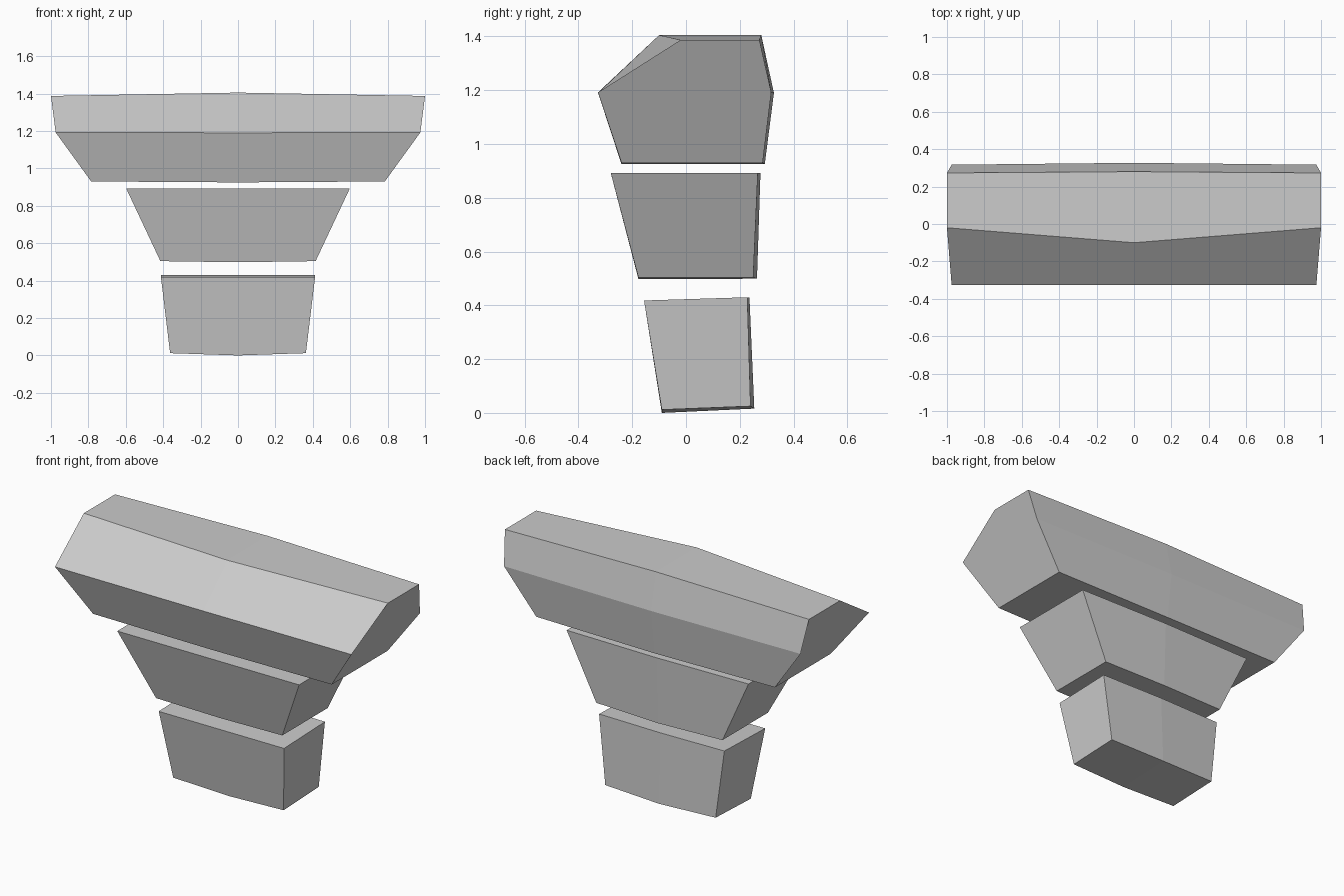
import bpy, bmesh

def block(name, profile):
    """Loft left end, centre and right end sections.
    Profile corner: (half width, end y, end z, centre y, centre z)."""
    bm = bmesh.new()
    rings = []
    for s in (-1, 0, 1):
        rings.append([bm.verts.new((s * x, y, z) if s else (0, my, mz))
                      for x, y, z, my, mz in profile])
    n = len(profile)
    for a, b in zip(rings, rings[1:]):
        for i in range(n):
            j = (i + 1) % n
            bm.faces.new((a[i], a[j], b[j], b[i]))
    bm.faces.new(rings[0])
    bm.faces.new(rings[-1][::-1])
    bmesh.ops.recalc_face_normals(bm, faces=bm.faces)
    mesh = bpy.data.meshes.new(name)
    bm.to_mesh(mesh)
    bm.free()
    obj = bpy.data.objects.new(name, mesh)
    bpy.context.collection.objects.link(obj)
    return obj

# Wide chamfered top block
block("upper_block", [
    (0.785, -0.24, 0.93, -0.24, 0.925),
    (0.975, -0.327, 1.192, -0.327, 1.19),
    (1.0, -0.02, 1.387, -0.10, 1.405),
    (1.0, 0.273, 1.387, 0.28, 1.405),
    (0.975, 0.317, 1.192, 0.327, 1.19),
    (0.785, 0.285, 0.93, 0.293, 0.925)])

# Tapered middle block
block("middle_block", [
    (0.415, -0.177, 0.504, -0.177, 0.498),
    (0.598, -0.28, 0.893, -0.28, 0.893),
    (0.598, 0.267, 0.893, 0.277, 0.893),
    (0.415, 0.25, 0.504, 0.264, 0.499)])

# Narrow bottom block
block("lower_block", [
    (0.363, -0.09, 0.012, -0.09, 0.0),
    (0.412, -0.156, 0.418, -0.156, 0.418),
    (0.412, 0.228, 0.43, 0.236, 0.43),
    (0.363, 0.24, 0.025, 0.254, 0.016)])
